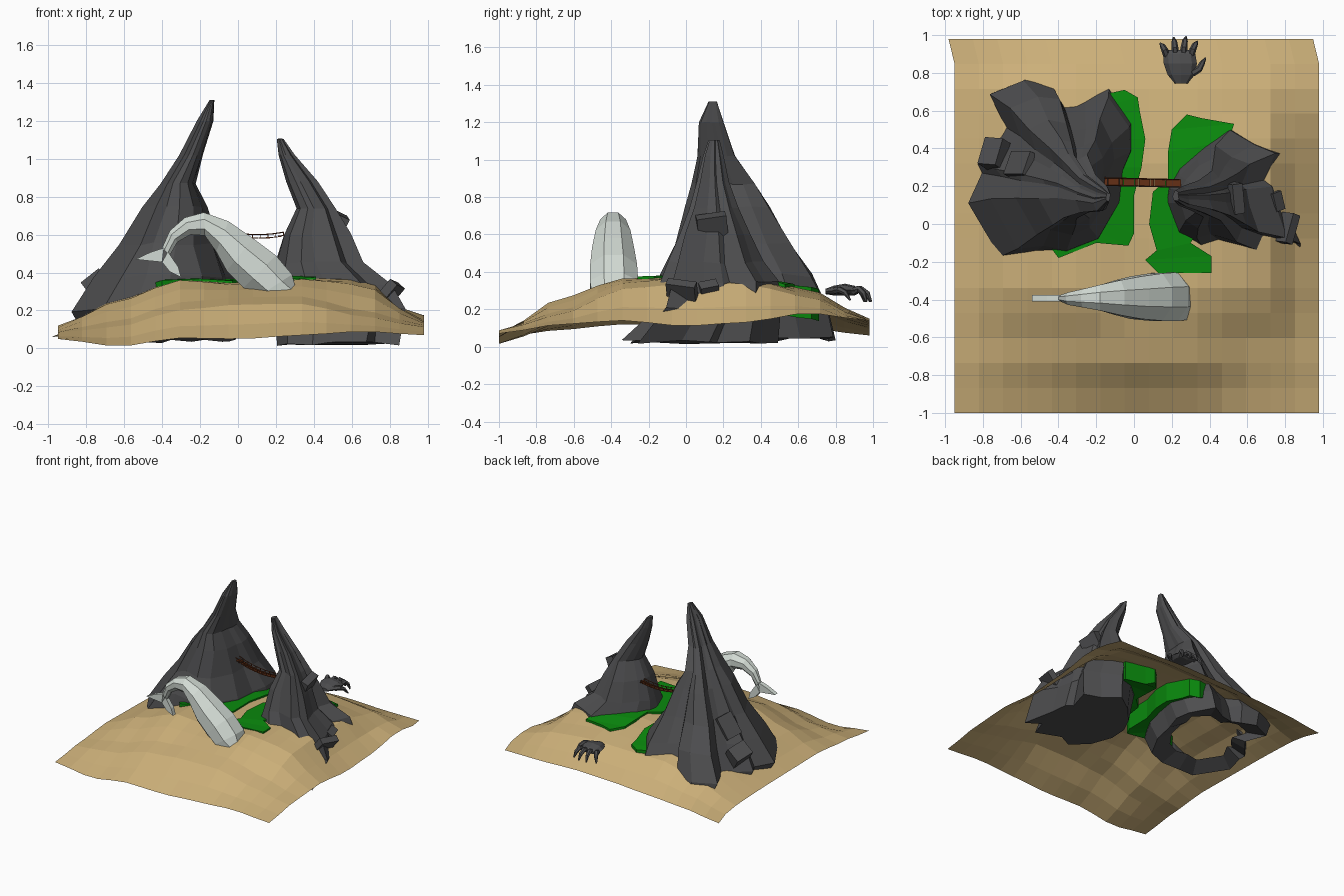
import bpy, bmesh, math, random
from mathutils import Vector, Matrix

if "Cube" in bpy.data.objects:
    bpy.data.objects.remove(bpy.data.objects["Cube"])
random.seed(4)


def material(name, rgb):
    m = bpy.data.materials.new(name)
    m.diffuse_color = (*rgb, 1)
    m.use_nodes = True
    m.node_tree.nodes["Principled BSDF"].inputs["Base Color"].default_value = m.diffuse_color
    return m


SAND = material("sand", (.60, .43, .19))
ROCK = material("rock", (.075, .075, .078))
GREEN = material("grass", (.003, .25, .004))
PALE = material("pale_skin", (.65, .71, .66))
WOOD = material("wood", (.13, .03, .008))


def make(name, bm, mat):
    bmesh.ops.recalc_face_normals(bm, faces=bm.faces)
    me = bpy.data.meshes.new(name)
    bm.to_mesh(me)
    bm.free()
    me.materials.append(mat)
    ob = bpy.data.objects.new(name, me)
    bpy.context.collection.objects.link(ob)
    return ob


def loft(bm, rings, cap0=True, cap1=True):
    """Join closed rings of points with quads, optionally capping the ends."""
    vs = [[bm.verts.new(p) for p in r] for r in rings]
    n = len(vs[0])
    for a, b in zip(vs, vs[1:]):
        for i in range(n):
            j = (i + 1) % n
            bm.faces.new((a[i], a[j], b[j], b[i]))
    if cap0:
        bm.faces.new(vs[0])
    if cap1:
        bm.faces.new(vs[-1])


def tube(bm, pts, radii, n=6):
    pts = [Vector(p) for p in pts]
    rings = []
    for i, p in enumerate(pts):
        d = pts[min(i + 1, len(pts) - 1)] - pts[max(i - 1, 0)]
        q = d.to_track_quat('Z', 'Y')
        rings.append([p + q @ Vector((radii[i] * math.cos(t), radii[i] * math.sin(t), 0))
                      for t in (k * math.tau / n for k in range(n))])
    loft(bm, rings)


def box(bm, loc, size, rot=(0, 0, 0)):
    m = Matrix.Translation(loc)
    for a, ax in zip(rot, 'XYZ'):
        m = m @ Matrix.Rotation(a, 4, ax)
    bmesh.ops.create_cube(bm, size=1, matrix=m @ Matrix.Diagonal((*size, 1)))


# Dune heights on a coarse grid, front row first
DUNE = [(.05, .01, .055, .05, .07, .09, .07),
        (.09, .13, .225, .26, .26, .18, .12),
        (.12, .25, .36, .335, .365, .335, .14),
        (.115, .26, .36, .345, .37, .37, .11),
        (.11, .25, .36, .35, .37, .365, .13),
        (.10, .22, .31, .305, .31, .28, .18),
        (.06, .10, .12, .14, .15, .14, .14)]


def height(x, y):
    def cell(t):
        t = min(max((t + 1) * 3, 0), 5.999)
        i = int(t)
        f = t - i
        return i, .3 * f + .7 * f * f * (3 - 2 * f)
    (i, fx), (j, fy) = cell(x), cell(y)
    a = DUNE[j][i] * (1 - fx) + DUNE[j][i + 1] * fx
    b = DUNE[j + 1][i] * (1 - fx) + DUNE[j + 1][i + 1] * fx
    return a * (1 - fy) + b * fy


# Sand sheet
bm = bmesh.new()
bmesh.ops.create_grid(bm, x_segments=15, y_segments=15, size=1)
for v in bm.verts:
    x, y = v.co.x, v.co.y
    v.co = (x * .965 + (.015 if y < .9 else -.017), y * .99 - .01, height(x, y))
make("sand_dune", bm, SAND)


def rock(bm, outline, levels, jitter, cap_bottom):
    """Squeeze one craggy outline into a box (xmin, xmax, ymin, ymax) per height."""
    xs, ys = [p[0] for p in outline], [p[1] for p in outline]
    rings = []
    for z, x0, x1, y0, y1 in levels:
        r = []
        for x, y in outline:
            u = (x - min(xs)) / (max(xs) - min(xs))
            v = (y - min(ys)) / (max(ys) - min(ys))
            j = jitter * min(1, (x1 - x0) * 1.5)
            r.append((x0 + u * (x1 - x0) + random.uniform(-j, j),
                      y0 + v * (y1 - y0) + random.uniform(-j, j),
                      max(0, z + random.uniform(-j, j))))
        rings.append(r)
    loft(bm, rings, True, cap_bottom)


# Tall leaning rock, hollow below
bm = bmesh.new()
rock(bm, [(-.03, .3), (0, .42), (0, .56), (-.12, .74), (-.26, .68), (-.38, .65), (-.43, .72),
          (-.58, .74), (-.76, .67), (-.69, .5), (-.73, .43), (-.84, .32), (-.81, .27), (-.88, .12),
          (-.7, -.17), (-.55, -.14), (-.38, -.17), (-.2, -.1), (-.06, .1)],
     [(1.31, -.15, -.125, .12, .165), (1.2, -.215, -.13, .07, .2), (1.02, -.31, -.185, .06, .26),
      (.87, -.41, -.225, .03, .37), (.75, -.50, -.165, 0, .44), (.55, -.63, -.11, -.06, .55),
      (.38, -.765, -.03, -.13, .67), (.2, -.88, 0, -.18, .75), (.04, -.8, -.02, -.1, .79),
      (.1, -.68, -.15, .04, .62)], .012, False)
box(bm, (-.72, .36, .31), (.15, .15, .12), (.1, .9, -.45))
box(bm, (-.59, .31, .49), (.08, .13, .18), (0, .6, -.4))
make("tall_rock", bm, ROCK)

# Short leaning rock, closed below
bm = bmesh.new()
rock(bm, [(.2, .2), (.2, .1), (.27, -.06), (.4, -.13), (.5, -.11), (.7, -.17), (.74, -.07),
          (.88, -.1), (.80, .08), (.79, .2), (.74, .24), (.80, .37), (.68, .42), (.55, .5),
          (.4, .42), (.27, .3)],
     [(1.105, .205, .24, .12, .18), (1.02, .215, .30, .09, .2), (.88, .255, .42, .06, .23),
      (.74, .31, .51, .02, .28), (.6, .24, .59, -.04, .35), (.45, .20, .66, -.1, .41),
      (.34, .18, .82, -.15, .49), (.2, .2, .88, -.17, .51), (.025, .2, .85, -.34, .5)], .012, True)
box(bm, (.52, .14, .63), (.06, .16, .16), (.1, .45, .1))
box(bm, (.79, -.02, .28), (.05, .16, .16), (.1, .7, -.35))
box(bm, (.73, .12, .29), (.06, .1, .12), (0, .7, .3))
make("short_rock", bm, ROCK)


# Grass banks: strips of left/right point pairs, thickened down through the sand
def bank(name, pairs):
    bm = bmesh.new()
    rings = []
    for a, b in pairs:
        ta, tb = height(*a) + .014, height(*b) + .014
        rings.append([(*a, ta), (*b, tb), (*b, tb - .17), (*a, ta - .13)])
    loft(bm, rings)
    make(name, bm, GREEN)


bank("left_grass_bank", [((-.14, .69), (-.05, .71)), ((-.13, .63), (.02, .67)), ((-.1, .57), (.03, .6)),
                         ((-.15, .45), (.06, .45)), ((-.2, .3), (.04, .3)), ((-.2, .15), (0, .15)),
                         ((-.22, .04), (0, -.05)), ((-.25, -.02), (-.03, -.115)),
                         ((-.3, -.03), (-.2, -.1)), ((-.46, -.1), (-.4, -.18))])
bank("right_grass_bank", [((.28, .58), (.36, .56)), ((.2, .5), (.53, .53)), ((.18, .38), (.5, .44)),
                          ((.18, .24), (.4, .25)), ((.1, .17), (.38, .17)), ((.08, 0), (.36, 0)),
                          ((.12, -.14), (.3, -.1)), ((.06, -.19), (.41, -.17)),
                          ((.13, -.26), (.41, -.26))])

# Whale: outer and inner back line points with centre y and half width
bm = bmesh.new()
body = [(.30, .335, .23, .26, -.385, .125), (.285, .39, .10, .27, -.385, .132),
        (.20, .49, .03, .32, -.387, .128), (.08, .58, -.06, .41, -.39, .115),
        (-.05, .67, -.115, .51, -.39, .095), (-.18, .717, -.175, .595, -.39, .07),
        (-.28, .69, -.25, .60, -.393, .05), (-.36, .62, -.32, .56, -.395, .034),
        (-.40, .53, -.36, .49, -.393, .018)]
rings = []
for ox, oz, ix, iz, cy, w in body:
    r = []
    for k in range(8):  # flat back and belly, so the octagon is turned half a side
        t = (k + .5) * math.tau / 8
        c = math.cos(t) / math.cos(math.pi / 8)
        r.append(((ox + ix) / 2 + (ox - ix) / 2 * c, cy + w * math.sin(t) * 1.06,
                  (oz + iz) / 2 + (oz - iz) / 2 * c))
    rings.append(r)
loft(bm, rings)
make("whale_body", bm, PALE)

# Tail fluke, flat in the side plane, one plate per lobe
bm = bmesh.new()
for lobe in ([(-.39, .53), (-.46, .508), (-.54, .47), (-.47, .462), (-.40, .455)],
             [(-.37, .51), (-.40, .455), (-.36, .405), (-.30, .375), (-.315, .43)]):
    loft(bm, [[(x, y, z) for x, z in lobe] for y in (-.41, -.375)])
make("whale_fluke", bm, PALE)

# Sagging plank bridge with rope rails
bm = bmesh.new()


def sag(t):
    return (-.17 + .41 * t, .225 - .01 * t, .635 - .04 * t - .12 * t * (1 - t))


N = 20
for i in range(N + 1):
    box(bm, sag(i / N), (.0195, .042, .006))
for s in (-1, 1):
    path = [Vector(sag(i / 8)) + Vector((0, s * .02, .018)) for i in range(9)]
    tube(bm, path, [.003] * 9, 4)
    for i in range(0, N + 1, 2):
        p = Vector(sag(i / N)) + Vector((0, s * .02, .009))
        box(bm, p, (.004, .004, .02))
make("plank_bridge", bm, WOOD)

# Clawed hand: palm, four fingers and a thumb
bm = bmesh.new()
palm = [(.745, .25, .035, .295, .014), (.79, .25, .072, .30, .026), (.85, .245, .088, .305, .032),
        (.90, .24, .085, .30, .026), (.92, .24, .065, .297, .014)]
loft(bm, [[(x + w * math.cos(t), y, z + h * math.sin(t)) for t in (k * math.tau / 8 for k in range(8))]
          for y, x, w, z, h in palm])
for x0, x1, y1 in ((.175, .14, .955), (.22, .21, .985), (.26, .275, .99), (.30, .335, .965)):
    d = y1 - .89
    tube(bm, [(x0, .89, .295), ((x0 * 2 + x1) / 3, .89 + d * .45, .31),
              ((x0 + x1 * 2) / 3, .89 + d * .8, .285), (x1, y1, .24)], [.02, .018, .015, .006])
tube(bm, [(.31, .80, .30), (.345, .82, .305), (.36, .85, .29), (.378, .878, .25)],
     [.02, .018, .015, .005])
make("clawed_hand", bm, ROCK)
